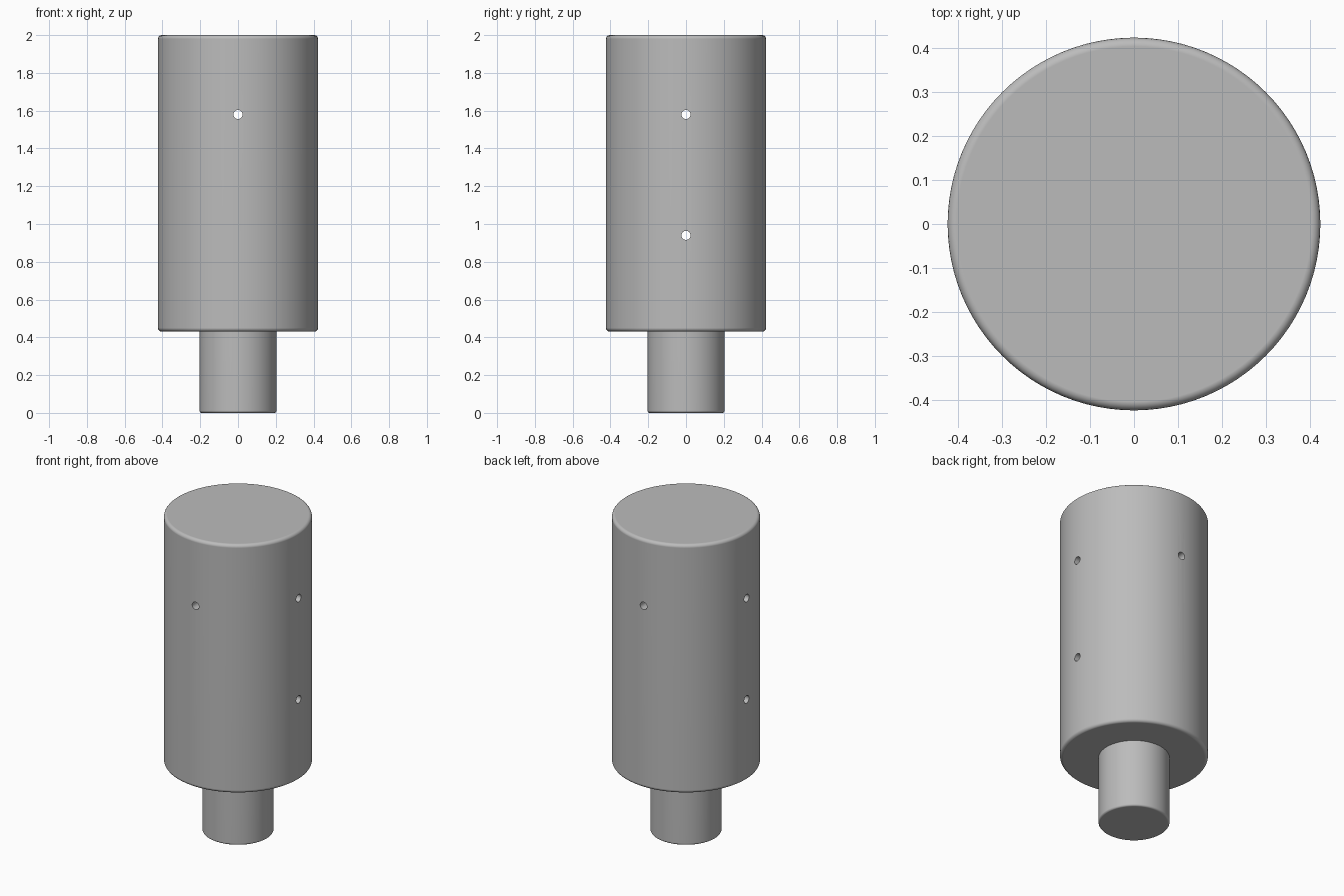
import bpy
from math import radians

cube = bpy.data.objects.get("Cube")
if cube:
    bpy.data.objects.remove(cube, do_unlink=True)

grey = bpy.data.materials.new("plain grey")
grey.use_nodes = True
colour = (0.5, 0.5, 0.5, 1)
grey.diffuse_color = colour
grey.node_tree.nodes["Principled BSDF"].inputs["Base Color"].default_value = colour


def cylinder(name, radius, depth, centre, sides=96, rotation=(0, 0, 0)):
    bpy.ops.mesh.primitive_cylinder_add(vertices=sides, radius=radius, depth=depth,
                                        location=centre, rotation=rotation)
    obj = bpy.context.object
    obj.name = name
    obj.data.materials.append(grey)
    return obj


def rounded_cylinder(name, radius, bottom, top, rounding):
    obj = cylinder(name, radius, top - bottom, (0, 0, (bottom + top) / 2))
    bevel = obj.modifiers.new("rounded rims", 'BEVEL')
    bevel.width = rounding
    bevel.segments = 4
    bevel.limit_method = 'ANGLE'
    bevel.angle_limit = radians(40)
    bpy.ops.object.modifier_apply(modifier=bevel.name)
    return obj


def finish(obj):
    bpy.ops.object.select_all(action='DESELECT')
    obj.select_set(True)
    bpy.context.view_layer.objects.active = obj
    for mod in list(obj.modifiers):
        bpy.ops.object.modifier_apply(modifier=mod.name)
    bpy.ops.object.shade_smooth_by_angle(angle=radians(35))
    normals = obj.modifiers.new("weighted normals", 'WEIGHTED_NORMAL')
    normals.keep_sharp = True


# Main body and the narrower stem below it
body = rounded_cylinder("body", 0.424, 0.43, 2.0, 0.02)
stem = rounded_cylinder("stem", 0.204, 0, 0.46, 0.012)

# Cross holes: one front to back, two side to side
quarter = radians(90)
holes = [("front_hole", 1.58, (quarter, 0, 0)),
         ("upper_side_hole", 1.58, (0, quarter, 0)),
         ("lower_side_hole", 0.94, (0, quarter, 0))]
cutters = []
for name, height, rotation in holes:
    cutter = cylinder(name + "_cutter", 0.024, 1.2, (0, 0, height), 24, rotation)
    cutter.hide_render = True
    cutters.append(cutter)
    cut = body.modifiers.new(name, 'BOOLEAN')
    cut.operation = 'DIFFERENCE'
    cut.solver = 'EXACT'
    cut.object = cutter

for part in (body, stem):
    finish(part)
for cutter in cutters:
    bpy.data.objects.remove(cutter, do_unlink=True)
